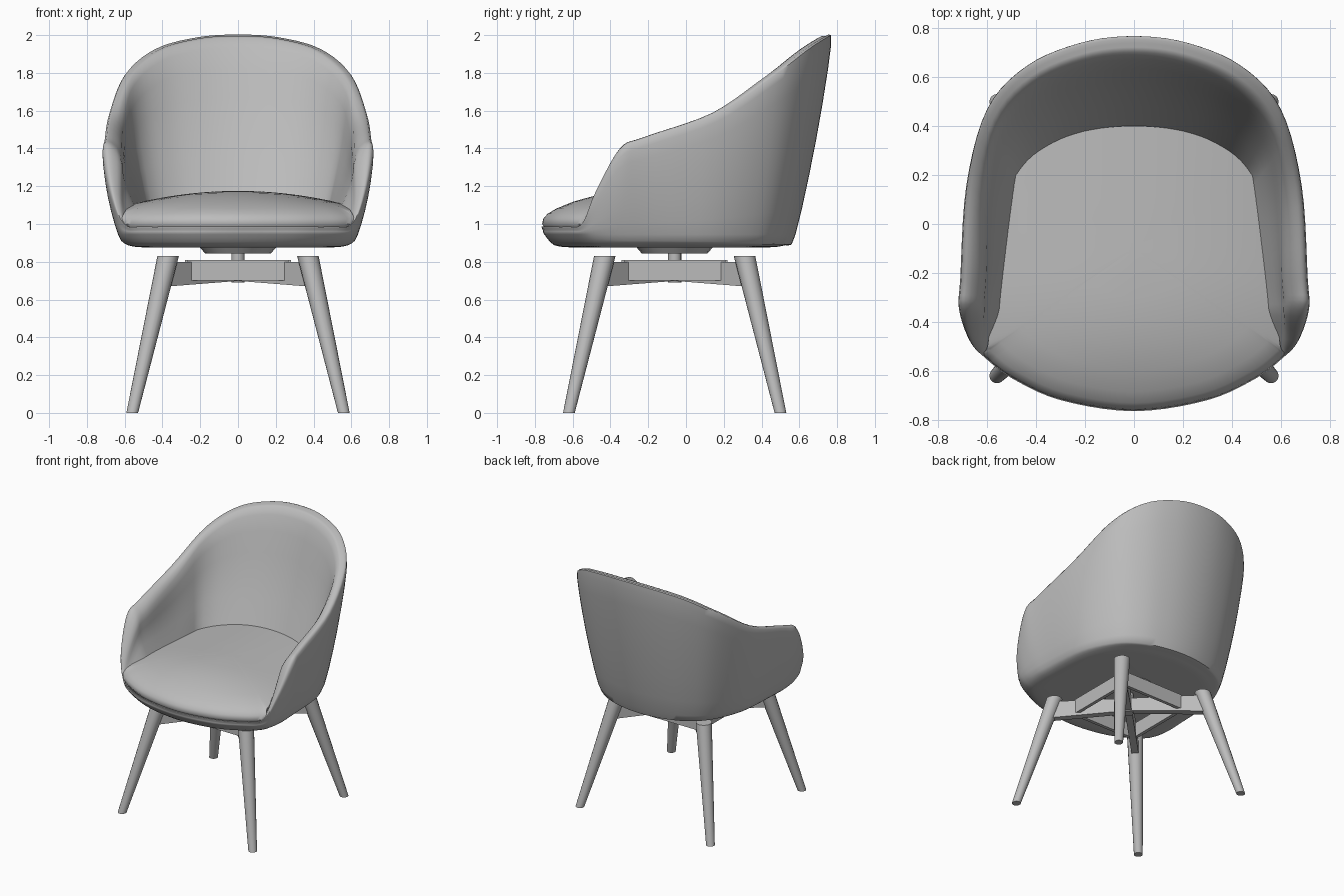
import bpy, bmesh, math
from mathutils import Vector

if "Cube" in bpy.data.objects:
    bpy.data.objects.remove(bpy.data.objects["Cube"], do_unlink=True)

grey = bpy.data.materials.new("soft grey")
grey.use_nodes = True
colour = (0.5, 0.5, 0.5, 1)
grey.diffuse_color = colour
grey.node_tree.nodes["Principled BSDF"].inputs["Base Color"].default_value = colour

MID_Y = -0.06  # centre of the leg frame


def finish(bm, name, angle=40):
    bmesh.ops.recalc_face_normals(bm, faces=bm.faces)
    mesh = bpy.data.meshes.new(name)
    bm.to_mesh(mesh)
    bm.free()
    ob = bpy.data.objects.new(name, mesh)
    bpy.context.collection.objects.link(ob)
    mesh.materials.append(grey)
    bpy.ops.object.select_all(action='DESELECT')
    ob.select_set(True)
    bpy.context.view_layer.objects.active = ob
    bpy.ops.object.shade_smooth_by_angle(angle=math.radians(angle))
    return ob


def spline(pts, steps, closed=False):
    """Resample points along a Catmull-Rom curve."""
    n, out = len(pts), []
    at = (lambda i: pts[i % n]) if closed else (lambda i: pts[max(0, min(n - 1, i))])
    for i in range(n if closed else n - 1):
        a, b, c, d = (at(i + k) for k in (-1, 0, 1, 2))
        for s in range(steps):
            t = s / steps
            out.append(b + (c - a) * t / 2 + (a * 2 - b * 5 + c * 4 - d) * t * t / 2
                       + (b * 3 - a - c * 3 + d) * t ** 3 / 2)
    return out if closed else out + [pts[-1]]


def loft(sections, name, caps):
    """Skin a closed loop of equal sections; caps lists the section ends to fill."""
    bm = bmesh.new()
    rows = [[bm.verts.new(p) for p in s] for s in sections]
    for a, b in zip(rows, rows[1:] + rows[:1]):
        for j in range(len(a) - 1):
            bm.faces.new((a[j], b[j], b[j + 1], a[j + 1]))
    for end in caps:
        bm.faces.new([r[end] for r in rows])
    return finish(bm, name, 50)


# Stations from front to back: rim x, y, z and base x, y
half = [
    (0, -.765, .985, 0, -.75), (.3, -.72, .985, .29, -.71),
    (.5, -.63, .985, .49, -.62), (.605, -.55, 1, .59, -.54),
    (.67, -.48, 1.17, .625, -.46), (.715, -.35, 1.4, .635, -.35),
    (.71, -.22, 1.46, .63, -.22), (.685, .16, 1.59, .6, .13),
    (.6, .47, 1.79, .49, .38), (.44, .645, 1.92, .35, .5),
    (.22, .74, 1.98, .18, .56), (0, .768, 1.995, 0, .58)]
loop = half + [(-rx, ry, rz, -bx, by) for rx, ry, rz, bx, by in half[-2:0:-1]]
rims = spline([Vector(s[:3]) for s in loop], 5, True)
bases = spline([Vector((s[3], s[4], .945)) for s in loop], 5, True)

shell, cushion = [], []
centre = Vector((0, -.1, 0))
for rim, base in zip(rims, bases):
    w = max(0, min(1, (rim.z - 1) / .4))  # 0 on the front lip, 1 on the walls
    seat_y = base.y - .205 * max(0, (base.y + .3) / .88)
    seat_x = min(abs(base.x) * (1 - .07 * w), .505 - .13 * seat_y)
    seat = Vector((math.copysign(seat_x, base.x), seat_y, .97 + .13 * w))
    inward = seat - rim
    inward.z = 0
    inward.normalize()
    thick = .01 + .085 * w
    low = centre + (base - centre) * .92
    low.z = .888
    under = centre + (base - centre) * .78
    under.z = .876
    outer = rim - Vector((0, 0, .05 * w))
    crest = rim + inward * thick * .3
    inner = rim + inward * thick - Vector((0, 0, .06 * w))
    mid_out = (base + outer) / 2 - inward * .015 * w
    mid_in = (inner + seat) / 2 - inward * .015 * w
    shell.append(spline([under, low, base, mid_out, outer, crest, inner, mid_in, seat], 3))

    # Cushion: overhangs the front lip, sinks into the walls elsewhere
    sink = min(1, w * 4)
    edge = rim.lerp(centre + (seat - centre) * 1.06, sink)
    prof = []
    for k, z in ((.95, .95), (.98, .985), (.995, 1), (.985, 1.03), (.95, 1.055),
                 (.88, 0), (.75, 0), (.6, 0), (.45, 0), (.3, 0), (.05, 0)):
        p = centre + (edge - centre) * k
        crown = 1.175 - .22 * p.x ** 2 - .1 * max(0, (-.1 - p.y) / .6) ** 3
        if z < .99 and z > 0:
            p.z = z
        else:
            p.z = z + (crown - z) * sink if z else crown
        prof.append(p)
    cushion.append(prof)
loft(shell, "seat_shell", (0,))
loft(cushion, "seat_cushion", (0, -1))


def disc(name, r_low, r_high, z_low, z_high, sides):
    bm = bmesh.new()
    bmesh.ops.create_cone(bm, cap_ends=True, segments=sides, radius1=r_low,
                          radius2=r_high, depth=z_high - z_low)
    bmesh.ops.translate(bm, verts=bm.verts, vec=(0, MID_Y, (z_low + z_high) / 2))
    return finish(bm, name)


# Swivel mount
disc("swivel_plate", .175, .205, .845, .88, 20)
disc("swivel_post", .035, .035, .69, .85, 16)


def bar(name, start, end, thick, z_start, z_end):
    """Upright plank between two plan points with its own z range at each end."""
    a, b = Vector(start), Vector(end)
    side = (b - a).orthogonal().normalized() * thick / 2
    bm = bmesh.new()
    ends = []
    for p, zs in ((a, z_start), (b, z_end)):
        ends.append([bm.verts.new(((p + side * s).x, (p + side * s).y + MID_Y, z))
                     for s, z in ((-1, zs[0]), (1, zs[0]), (1, zs[1]), (-1, zs[1]))])
    u, v = ends
    bm.faces.new(u)
    bm.faces.new(v)
    for i in range(4):
        j = (i + 1) % 4
        bm.faces.new((u[i], u[j], v[j], v[i]))
    return finish(bm, name)


# Splayed tapered legs with a diagonal arm each
for fb, sy in (("front", -1), ("back", 1)):
    for lr, sx in (("left", 1), ("right", -1)):
        bm = bmesh.new()
        bmesh.ops.create_cone(bm, cap_ends=True, segments=16, radius1=.031,
                              radius2=.057, depth=.83)
        for v in bm.verts:
            v.co.z += .415
            reach = .56 - .19 * v.co.z / .83
            v.co.x += sx * reach
            v.co.y += sy * reach + MID_Y
        finish(bm, f"{fb}_{lr}_leg")
        bar(f"{fb}_{lr}_arm", (0, 0), (sx * .38, sy * .38), .05, (.7, .8), (.67, .8))

# Square frame of plates under the seat
h = .268
corners = [(-h, -h), (h, -h), (h, h), (-h, h)]
for i, side in enumerate(("front", "left", "back", "right")):
    bar(f"{side}_frame_plate", corners[i], corners[(i + 1) % 4], .025, (.7, .81), (.7, .81))
